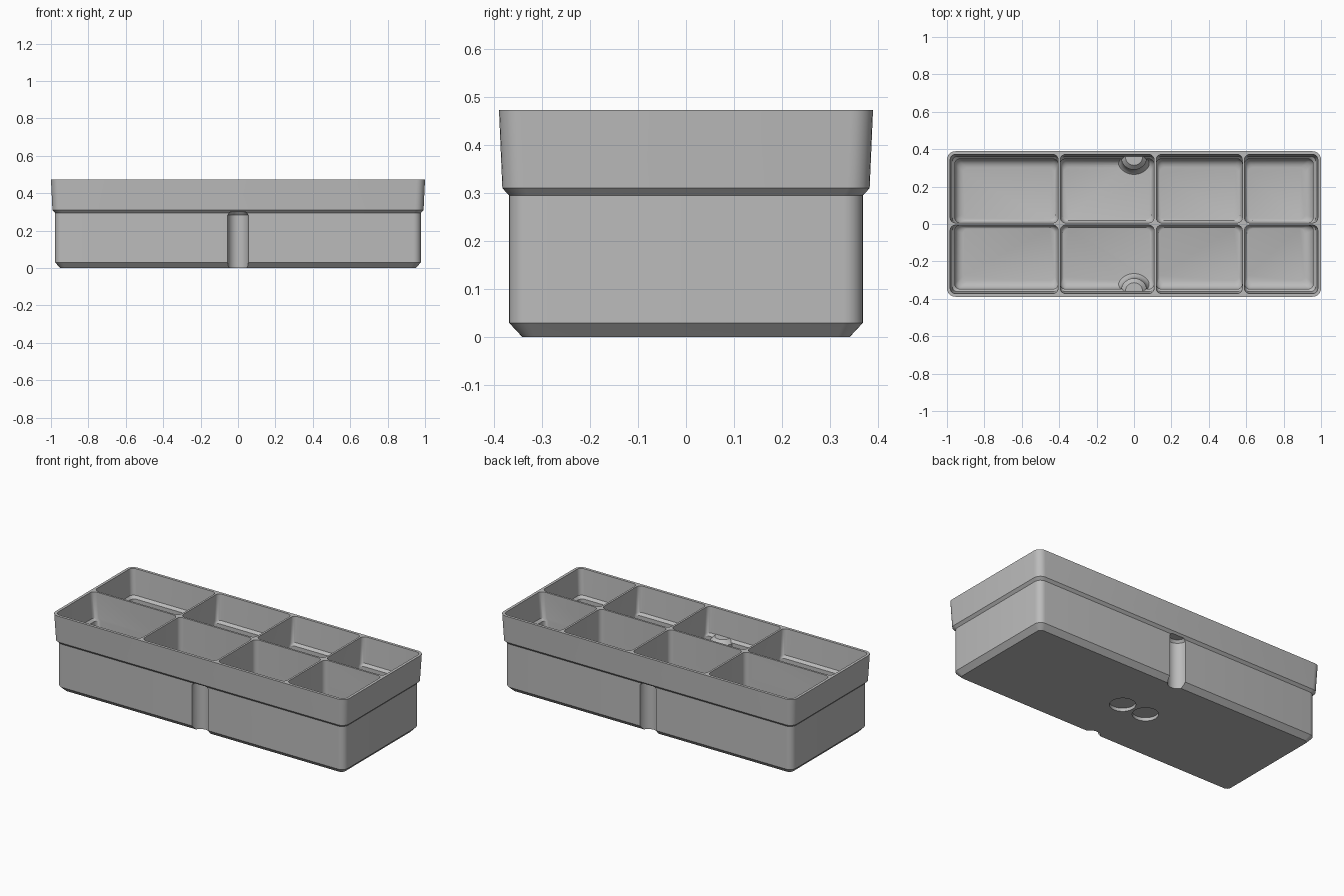
import bpy, bmesh, math
from math import pi, cos, sin

cube = bpy.data.objects.get("Cube")
if cube:
    bpy.data.objects.remove(cube, do_unlink=True)

grey = bpy.data.materials.new("grey_plastic")
grey.use_nodes = True
colour = (0.5, 0.5, 0.5, 1)
grey.diffuse_color = colour
grey.node_tree.nodes["Principled BSDF"].inputs["Base Color"].default_value = colour


def loft(name, rings):
    """Skin a stack of closed rings and cap both ends."""
    bm = bmesh.new()
    loops = [[bm.verts.new(p) for p in ring] for ring in rings]
    for a, b in zip(loops, loops[1:]):
        for i in range(len(a)):
            j = (i + 1) % len(a)
            bm.faces.new((a[i], a[j], b[j], b[i]))
    bm.faces.new(loops[0][::-1])
    bm.faces.new(loops[-1])
    bmesh.ops.recalc_face_normals(bm, faces=bm.faces)
    mesh = bpy.data.meshes.new(name)
    bm.to_mesh(mesh)
    bm.free()
    mesh.materials.append(grey)
    obj = bpy.data.objects.new(name, mesh)
    bpy.context.collection.objects.link(obj)
    return obj


def round_rect(x0, x1, y0, y1, r, z, steps=6):
    corners = ((x1 - r, y1 - r), (x0 + r, y1 - r), (x0 + r, y0 + r), (x1 - r, y0 + r))
    return [(cx + r * cos(a), cy + r * sin(a), z)
            for k, (cx, cy) in enumerate(corners)
            for a in [(k + s / steps) * pi / 2 for s in range(steps + 1)]]


def arc(cx, cy, r, z, start=0, sweep=2 * pi, steps=32):
    count = steps if sweep > 6 else steps + 1
    return [(cx + r * cos(start + sweep * i / steps),
             cy + r * sin(start + sweep * i / steps), z) for i in range(count)]


def combine(target, tool, operation):
    mod = target.modifiers.new(operation, 'BOOLEAN')
    mod.operation = operation
    mod.solver = 'EXACT'
    mod.object = tool
    bpy.context.view_layer.objects.active = target
    bpy.ops.object.modifier_apply(modifier=mod.name)
    bpy.data.objects.remove(tool, do_unlink=True)


# Outer shell: chamfered foot, straight body, flared rim
outer = [(0.95, 0.34, 0.025, 0), (0.978, 0.368, 0.04, 0.03), (0.978, 0.368, 0.04, 0.295),
         (0.992, 0.382, 0.045, 0.31), (1.0, 0.389, 0.045, 0.473)]
tray = loft("divided_tray", [round_rect(-hx, hx, -hy, hy, r, z) for hx, hy, r, z in outer])

# Eight compartments: outer sides follow the shell, inner sides meet the dividers
FLOOR, WALL = 0.04, 0.006
levels = []   # half x, half y, divider-side inset, z
for i in range(6):
    a = i / 5 * pi / 2
    d = 0.045 * (1 - sin(a))
    levels.append((0.958 - d, 0.348 - d, d * 0.4, FLOOR + 0.045 * (1 - cos(a))))
levels += [(0.958, 0.348, 0, 0.3), (0.972, 0.362, 0, 0.315),
           (0.983, 0.372, 0, 0.473), (0.983, 0.372, 0, 0.5)]
dividers = [None, -0.4, 0.113, 0.585, None]
for left, right in zip(dividers, dividers[1:]):
    for side in (-1, 1):
        rings = []
        for hx, hy, d, z in levels:
            x0 = -hx if left is None else left + WALL + d
            x1 = hx if right is None else right - WALL - d
            y0, y1 = sorted((side * (WALL + d), side * hy))
            rings.append(round_rect(x0, x1, y0, y1, 0.028, z))
        combine(tray, loft("compartment_cutter", rings), 'DIFFERENCE')

# Inner bosses and the vertical grooves they enclose, front and back
boss = [(0.1, 0.035), (0.09, 0.045), (0.078, 0.06), (0.071, 0.09), (0.07, 0.295), (0.046, 0.318)]
groove = [(0.055, -0.02), (0.055, 0.284), (0.043, 0.299)]
for side in (-1, 1):
    start = pi if side > 0 else 0
    combine(tray, loft("groove_boss", [arc(0, side * 0.36, r, z, start, pi, 24) for r, z in boss]), 'UNION')
    combine(tray, loft("groove_cutter", [arc(0, side * 0.368, r, z) for r, z in groove]), 'DIFFERENCE')

# Two shallow round recesses under the floor
for x in (-0.081, 0.081):
    combine(tray, loft("recess_cutter", [arc(x, 0, 0.072, z) for z in (-0.02, 0.02)]), 'DIFFERENCE')

bpy.ops.object.select_all(action='DESELECT')
tray.select_set(True)
bpy.context.view_layer.objects.active = tray
bpy.ops.object.shade_smooth_by_angle(angle=math.radians(28))
